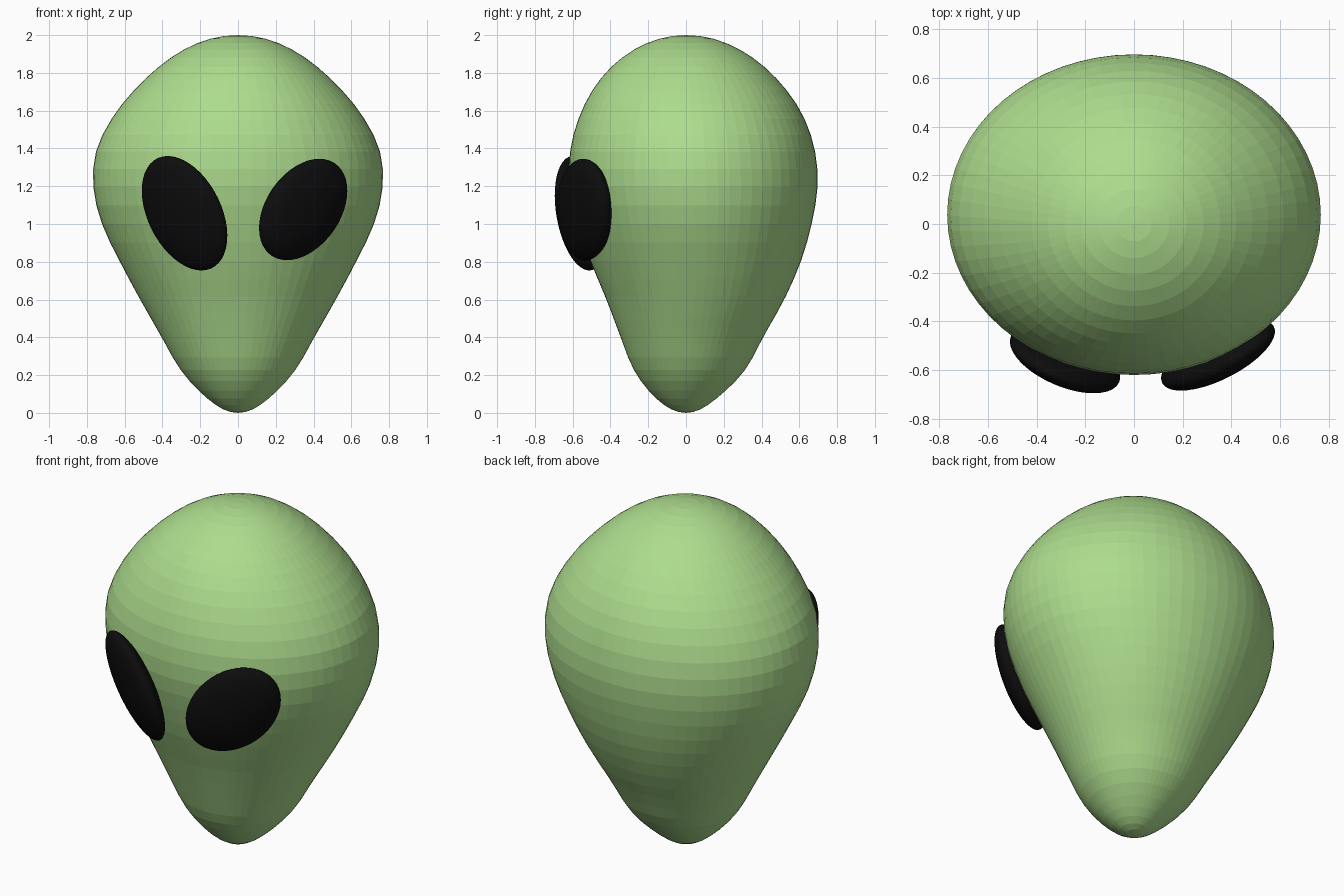
import bpy
from math import sqrt, floor
from mathutils import Vector, Matrix

if "Cube" in bpy.data.objects:
    bpy.data.objects.remove(bpy.data.objects["Cube"])


def material(name, color):
    m = bpy.data.materials.new(name)
    m.diffuse_color = color
    m.use_nodes = True
    m.node_tree.nodes["Principled BSDF"].inputs["Base Color"].default_value = m.diffuse_color
    return m


skin = material("green_skin", (0.42, 0.72, 0.27, 1))
black = material("eye_black", (0.004, 0.004, 0.004, 1))


def sphere(name, segments, rings, mat):
    bpy.ops.mesh.primitive_uv_sphere_add(segments=segments, ring_count=rings, radius=1)
    ob = bpy.context.object
    ob.name = name
    ob.data.materials.append(mat)
    return ob


def smooth_sample(table, z):
    """Catmull-Rom through values spaced 0.2 apart in height."""
    t = min(max(z / 0.2, 0), len(table) - 1)
    i = min(floor(t), len(table) - 2)
    f = t - i
    a, b, c, d = (table[min(max(k, 0), len(table) - 1)] for k in range(i - 1, i + 3))
    return b + 0.5 * f * (c - a + f * (2*a - 5*b + 4*c - d + f * (3*(b - c) + d - a)))


# Head: unit sphere whose rings are scaled by height (z = 0, 0.2 ... 2.0)
side = [0.40, 0.472, 0.505, 0.565, 0.638, 0.72, 0.782, 0.815, 0.80, 0.762, 0.74]
front = [0.40, 0.433, 0.432, 0.46, 0.515, 0.57, 0.628, 0.667, 0.69, 0.71, 0.72]
back = [0.39, 0.485, 0.51, 0.567, 0.62, 0.665, 0.711, 0.742, 0.757, 0.75, 0.74]

head = sphere("head", 64, 32, skin)
for v in head.data.vertices:
    z = v.co.z + 1
    r = sqrt(max(0, 1 - v.co.z ** 2))
    f, b = smooth_sample(front, z), smooth_sample(back, z)
    v.co = (v.co.x * smooth_sample(side, z),
            v.co.y * (f + b) / 2 + r * (b - f) / 2, z)


# Eyes: flattened ellipsoids facing outward, long axis leaning outward
def eye(name, center, normal, long_axis, size):
    ob = sphere(name, 48, 24, black)
    n = Vector(normal).normalized()
    u = Vector(long_axis)
    u = (u - n * u.dot(n)).normalized()
    w = u.cross(n)
    axes = Matrix((w, n, u)).transposed().to_4x4()
    width, depth, length = size
    ob.data.transform(Matrix.Translation(center) @ axes
                      @ Matrix.Diagonal((width, depth, length, 1)))


eye("right_eye", (-0.283, -0.555, 1.057), (-0.56, -1, -0.33),
    (-0.48, -0.06, 1), (0.226, 0.078, 0.325))
eye("left_eye", (0.345, -0.537, 1.077), (0.60, -1, -0.245),
    (0.80, 0.235, 1), (0.225, 0.088, 0.30))
